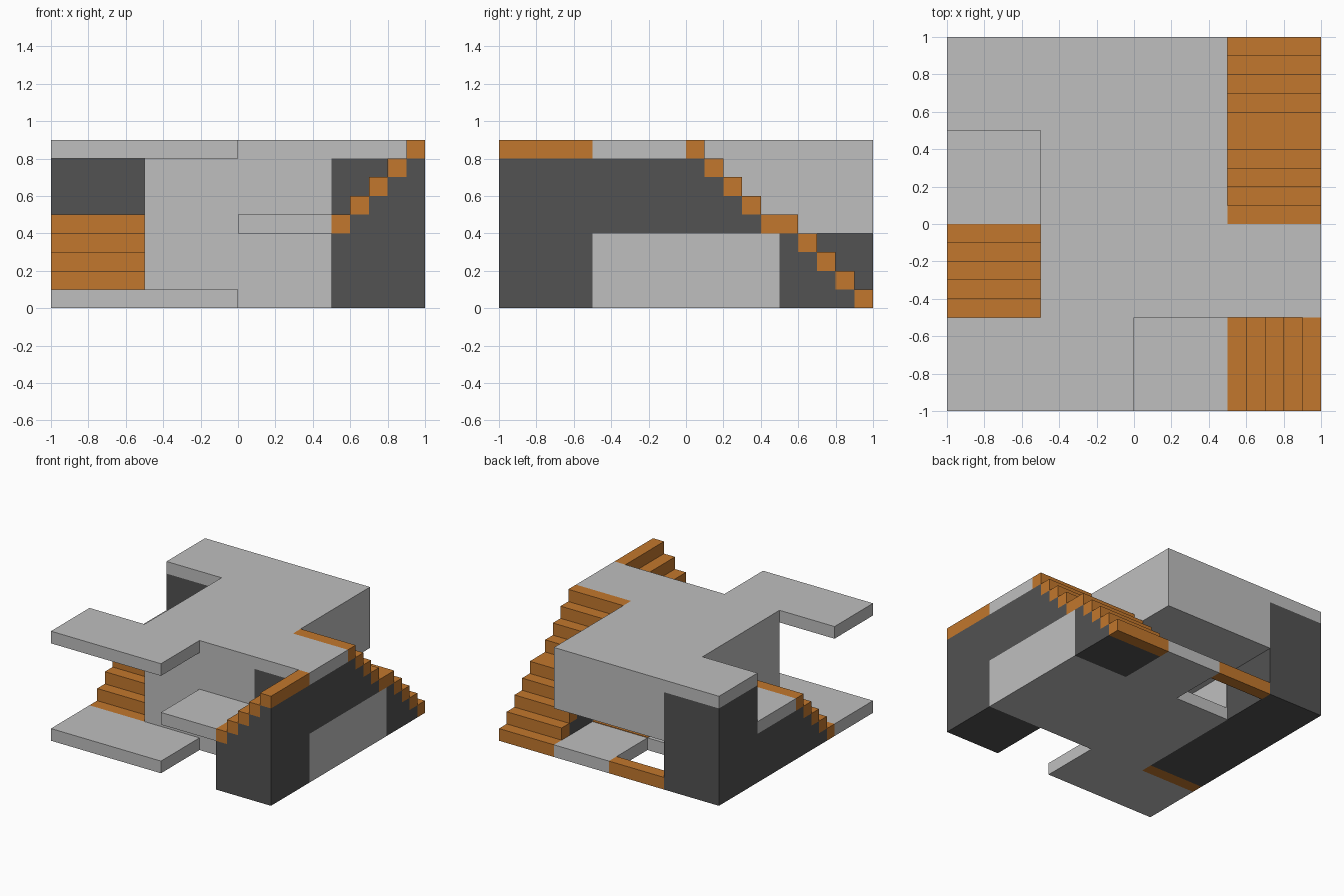
import bpy, bmesh

if "Cube" in bpy.data.objects:
    bpy.data.objects.remove(bpy.data.objects["Cube"])


def material(name, rgb):
    m = bpy.data.materials.new(name)
    m.diffuse_color = (*rgb, 1.0)
    m.use_nodes = True
    m.node_tree.nodes["Principled BSDF"].inputs["Base Color"].default_value = m.diffuse_color
    return m


GREY = material("light grey", (0.52, 0.52, 0.52))
DARK = material("dark grey", (0.084, 0.084, 0.084))
ORANGE = material("orange", (0.54, 0.185, 0.026))


def boxes(name, mat, items):
    """One object made of boxes given as (x0, x1, y0, y1, z0, z1)."""
    bm = bmesh.new()
    for x0, x1, y0, y1, z0, z1 in items:
        vs = bmesh.ops.create_cube(bm, size=1.0)["verts"]
        for v in vs:
            v.co.x = x1 if v.co.x > 0 else x0
            v.co.y = y1 if v.co.y > 0 else y0
            v.co.z = z1 if v.co.z > 0 else z0
    me = bpy.data.meshes.new(name)
    bm.to_mesh(me)
    bm.free()
    me.materials.append(mat)
    ob = bpy.data.objects.new(name, me)
    bpy.context.collection.objects.link(ob)
    return ob


def flight(name, axis, width, start, direction, base, count, fill_base=None):
    """Orange steps climbing along an axis, with dark filling below them."""
    steps, fill = [], []
    for i in range(count):
        a = start + direction * 0.1 * i
        run = tuple(sorted((a, a + direction * 0.1)))
        z = base + 0.1 * i
        plan = run + width if axis == "x" else width + run
        steps.append(plan + (z, z + 0.1))
        if fill_base is not None and z - fill_base > 0.01:
            fill.append(plan + (fill_base, z))
    boxes(name, ORANGE, steps)
    if fill:
        boxes(name + "_base", DARK, fill)


# Central block, raised above the rear passage
boxes("central_block", GREY, [
    (-0.5, 0.5, -0.5, 1.0, 0.4, 0.9),
    (-0.5, 0.5, -0.5, 0.0, 0.1, 0.4),
])
boxes("passage_side_wall", GREY, [(-0.5, -0.49, 0.0, 0.5, 0.1, 0.4)])

# Ground floor with an open pit at the rear
boxes("ground_floor", GREY, [
    (-0.5, 0.5, -0.5, 0.5, 0.0, 0.1),
    (0.0, 0.5, 0.5, 1.0, 0.0, 0.1),
    (-1.0, 0.0, -1.0, -0.5, 0.0, 0.1),
])
boxes("rear_threshold", ORANGE, [(-0.5, 0.0, 0.9, 1.0, 0.0, 0.1)])

# Top floor slabs around the central block
boxes("top_floor", GREY, [
    (-1.0, 0.0, -1.0, -0.5, 0.8, 0.9),
    (-1.0, -0.5, 0.5, 1.0, 0.8, 0.9),
    (0.5, 1.0, -0.5, 0.0, 0.8, 0.9),
])

# Middle floor platforms and the right lower block
boxes("front_platform", GREY, [(0.0, 0.5, -1.0, -0.5, 0.4, 0.5)])
boxes("left_platform", GREY, [(-1.0, -0.5, 0.0, 0.5, 0.4, 0.5)])
boxes("right_lower_block", GREY, [(0.5, 1.0, -0.5, 0.5, 0.0, 0.4)])

# Dark supporting masses
boxes("left_rear_pillar", DARK, [(-1.0, -0.5, 0.5, 1.0, 0.0, 0.8)])
boxes("left_platform_base", DARK, [(-1.0, -0.5, 0.0, 0.5, 0.0, 0.4)])
boxes("right_upper_base", DARK, [(0.5, 1.0, -0.5, 0.0, 0.4, 0.8)])

# Outer stairs
flight("front_stairs", "x", (-1.0, -0.5), 0.5, 1, 0.4, 5, 0.0)
flight("left_stairs", "y", (-1.0, -0.5), -0.5, 1, 0.0, 5, 0.0)
flight("right_lower_stairs", "y", (0.5, 1.0), 1.0, -1, 0.0, 4, 0.0)
flight("right_upper_stairs", "y", (0.5, 1.0), 0.4, -1, 0.5, 4, 0.4)
boxes("right_landing", ORANGE, [(0.5, 1.0, 0.4, 0.6, 0.4, 0.5)])
boxes("right_landing_base", DARK, [(0.5, 1.0, 0.5, 0.6, 0.0, 0.4)])

# Inner stairs of the passage
boxes("inner_first_step", ORANGE, [(0.0, 0.5, 0.4, 0.5, 0.1, 0.105)])
flight("inner_stairs", "y", (0.0, 0.5), 0.4, -1, 0.1, 3, 0.1)
